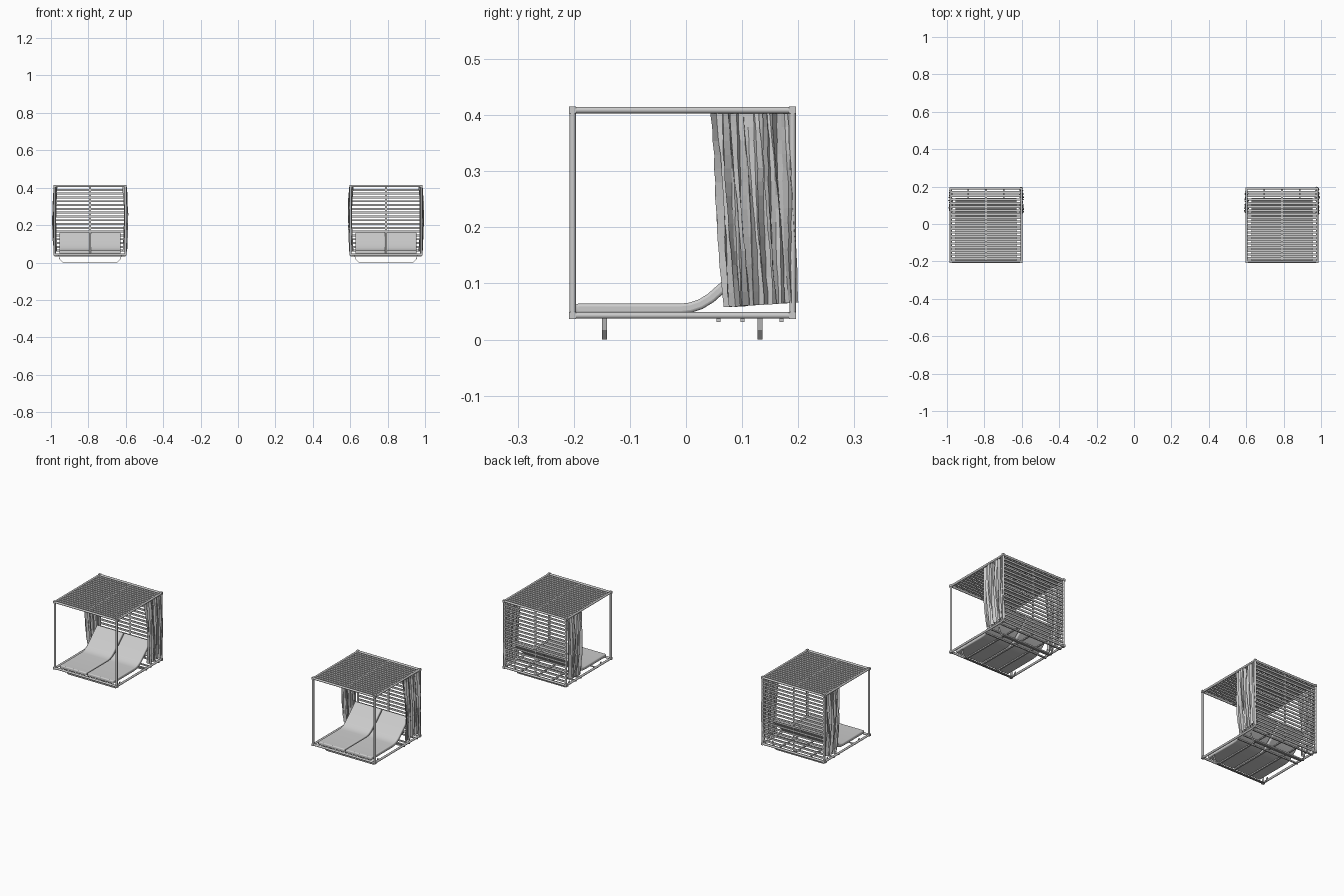
import bpy, bmesh, math, random
from mathutils import Vector

if "Cube" in bpy.data.objects:
    bpy.data.objects.remove(bpy.data.objects["Cube"])

random.seed(4)
Y0, Y1 = -0.202, 0.190      # frame bar centre lines
Z0, Z1 = 0.043, 0.409
HX = 0.189
R = 0.0058


def finish(name, bm, smooth=False):
    bmesh.ops.recalc_face_normals(bm, faces=bm.faces)
    me = bpy.data.meshes.new(name)
    bm.to_mesh(me)
    bm.free()
    ob = bpy.data.objects.new(name, me)
    bpy.context.collection.objects.link(ob)
    if smooth:
        bpy.ops.object.select_all(action='DESELECT')
        ob.select_set(True)
        bpy.context.view_layer.objects.active = ob
        bpy.ops.object.shade_smooth_by_angle(angle=math.radians(40))
    return ob


def box(bm, c, s):
    vs = bmesh.ops.create_cube(bm, size=1)['verts']
    for v in vs:
        v.co = Vector((v.co.x * s[0] + c[0], v.co.y * s[1] + c[1], v.co.z * s[2] + c[2]))


def tube(bm, a, b, r):
    a, b = Vector(a), Vector(b)
    d = b - a
    vs = bmesh.ops.create_cone(bm, cap_ends=True, segments=12, radius1=r, radius2=r, depth=d.length)['verts']
    q = d.to_track_quat('Z', 'Y')
    for v in vs:
        v.co = q @ v.co + (a + b) / 2


def ribbon(bm, path, offset, lo, hi, axes):
    """Thick strip: path with normal offset, extruded along a third axis."""
    pts = [Vector(p) for p in path]
    rings = [[], []]
    for i, p in enumerate(pts):
        t = (pts[min(i + 1, len(pts) - 1)] - pts[max(i - 1, 0)]).normalized()
        n = Vector((-t.y, t.x)) * offset
        rings[0].append(p + n)
        rings[1].append(p - n)
    co = (lambda p, w: (w, p.x, p.y)) if axes == 'YZ' else (lambda p, w: (p.x, w, p.y))
    quads = [[[bm.verts.new(co(s[i], w)) for s, w in
               ((rings[0], lo), (rings[0], hi), (rings[1], hi), (rings[1], lo))] for i in range(len(pts))]][0]
    for a, b in zip(quads, quads[1:]):
        for k in range(4):
            bm.faces.new((a[k], a[(k + 1) % 4], b[(k + 1) % 4], b[k]))
    bm.faces.new(quads[0])
    bm.faces.new(quads[-1][::-1])


def curtain(name, cx, side, top, bottom, pleats=8):
    """Pleated hanging cloth; top and bottom are y ranges."""
    bm = bmesh.new()
    n, rows = pleats * 4, 14
    jit = [random.uniform(0.6, 1.2) for _ in range(n + 1)]
    shift = [random.uniform(-0.004, 0.004) for _ in range(n + 1)]
    grid = []
    for j in range(rows + 1):
        t = j / rows
        row = []
        for i in range(n + 1):
            u = i / n
            lo = top[0] + (bottom[0] - top[0]) * t
            hi = top[1] + (bottom[1] - top[1]) * t
            ph = u * pleats * 2 * math.pi + 0.8 * math.sin(3 * t + i)
            bulge = 0.006 * math.sin(math.pi * t)
            x = cx + side * (HX - 0.003 + bulge + 0.0105 * jit[i] * math.sin(ph) + random.uniform(-0.001, 0.001))
            x = max(-1.0, min(1.0, x))
            y = lo + (hi - lo) * u + shift[i] + 0.004 * math.cos(ph * 2) + random.uniform(-0.001, 0.001)
            row.append(bm.verts.new((x, y, 0.403 - t * (0.345 - 0.008 * u))))
        grid.append(row)
    for a, b in zip(grid, grid[1:]):
        for i in range(n):
            bm.faces.new((a[i], a[i + 1], b[i + 1], b[i]))
    return finish(name, bm)


def daybed(tag, cx):
    # round tube frame with corner joints
    bm = bmesh.new()
    xs = (cx - HX, cx + HX)
    for x in xs:
        for z in (Z0, Z1):
            tube(bm, (x, Y0, z), (x, Y1, z), R)
        for y in (Y0, Y1):
            tube(bm, (x, y, Z0), (x, y, Z1), R)
            for z in (Z0, Z1):
                box(bm, (x, y, z), (0.0125, 0.0125, 0.0125))
    for y in (Y0, Y1):
        for z in (Z0, Z1):
            tube(bm, (xs[0], y, z), (xs[1], y, z), R)
    finish(tag + "_frame", bm, True)

    # roof slats and centre rib
    bm = bmesh.new()
    n = 20
    for i in range(1, n):
        box(bm, (cx, Y0 + (Y1 - Y0) * i / n, Z1), (2 * HX, 0.0125, 0.004))
    box(bm, (cx, (Y0 + Y1) / 2, Z1 - 0.003), (0.009, Y1 - Y0, 0.004))
    finish(tag + "_roof_slats", bm)

    # back wall slats and centre rib
    bm = bmesh.new()
    n = 18
    for i in range(1, n):
        box(bm, (cx, Y1, Z0 + (Z1 - Z0) * i / n), (2 * HX, 0.004, 0.010))
    box(bm, (cx, Y1 - 0.003, (Z0 + Z1) / 2), (0.009, 0.004, Z1 - Z0))
    finish(tag + "_back_slats", bm)

    # floor bars
    bm = bmesh.new()
    for y in (0.058, 0.101, 0.17):
        box(bm, (cx, y, 0.0345), (2 * HX, 0.007, 0.007))
    for k in (-0.5, 0, 0.5):
        box(bm, (cx + k * HX, (Y0 + Y1) / 2, 0.041), (0.008, Y1 - Y0, 0.006))
    finish(tag + "_floor_bars", bm)

    # thin sled legs
    bm = bmesh.new()
    for y in (-0.1455, 0.1315):
        path = [(cx - 0.168, 0.04), (cx - 0.162, 0.018), (cx - 0.146, 0.0015),
                (cx + 0.146, 0.0015), (cx + 0.162, 0.018), (cx + 0.168, 0.04)]
        ribbon(bm, path, 0.0015, y - 0.0045, y + 0.0045, 'XZ')
    finish(tag + "_legs", bm)

    # two mattresses with raised backrests
    path = [(-0.197, 0.055), (-0.01, 0.055), (0.008, 0.057), (0.026, 0.063),
            (0.044, 0.074), (0.07, 0.097), (0.105, 0.130), (0.135, 0.158)]
    for side, nm in ((-1, "left"), (1, "right")):
        bm = bmesh.new()
        a, b = sorted((cx + side * 0.003, cx + side * 0.164))
        ribbon(bm, path, 0.009, a, b, 'YZ')
        ob = finish(f"{tag}_{nm}_mattress", bm, True)
        m = ob.modifiers.new("soft_edges", 'BEVEL')
        m.width, m.segments, m.limit_method = 0.005, 3, 'ANGLE'
        m.angle_limit = math.radians(50)


daybed("left_daybed", -0.791)
daybed("right_daybed", 0.791)

# curtains hanging on both sides of each daybed
curtain("left_daybed_left_curtain", -0.791, -1, (0.055, 0.187), (0.085, 0.175))
curtain("left_daybed_right_curtain", -0.791, 1, (0.05, 0.187), (0.075, 0.195))
curtain("right_daybed_left_curtain", 0.791, -1, (0.05, 0.180), (0.068, 0.165))
curtain("right_daybed_right_curtain", 0.791, 1, (0.044, 0.187), (0.068, 0.200))
